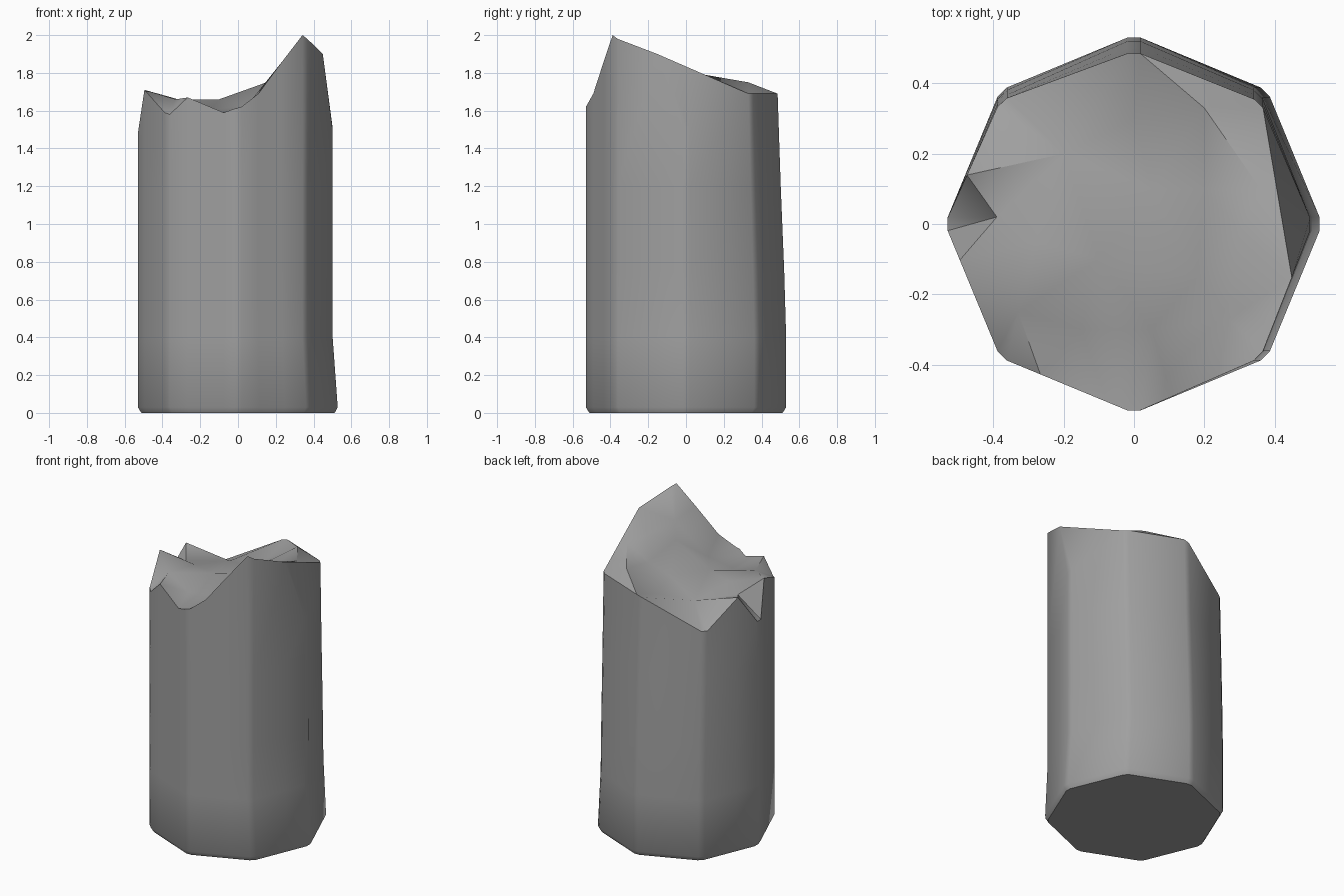
import bpy, bmesh, math
from mathutils import Vector
from mathutils.geometry import delaunay_2d_cdt

if "Cube" in bpy.data.objects:
    bpy.data.objects.remove(bpy.data.objects["Cube"], do_unlink=True)

RADIUS = 0.538


def corner(k):
    a = math.radians(45 * k)
    return Vector((math.cos(a), math.sin(a))) * RADIUS


def wall_point(t, z, scale=1.0):
    """Point on the octagonal wall; t counts corners, with a slight taper."""
    k = math.floor(t)
    p = corner(k).lerp(corner(k + 1), t - k) * scale
    if p.x > 0:
        p.x *= 1 - 0.055 * min(z / 0.4, 1)
    if p.y > 0:
        p.y *= 1 - 0.085 * min(max((z - 0.5) / 1.1, 0), 1)
    return Vector((p.x, p.y, z))


# Broken rim: position along the octagon and height
rim = [(0.05, 1.51), (0.95, 1.69), (1.05, 1.69), (1.95, 1.69), (2.05, 1.68),
       (2.95, 1.50), (3.05, 1.50), (3.6, 1.67), (3.95, 1.48), (4.05, 1.48),
       (4.27, 1.71), (4.95, 1.59), (5.05, 1.58), (5.3, 1.67), (5.8, 1.59),
       (5.95, 1.61), (6.05, 1.62), (6.3, 1.69), (6.65, 1.86), (6.95, 2.0),
       (7.05, 1.98), (7.6, 1.90), (7.95, 1.50)]
# Bumps and hollows of the fracture; the first is the tip of the side notch
fracture = [(-.39, .02, 1.62), (.36, .10, 1.79), (.20, .33, 1.75),
            (0, .30, 1.63), (-.20, .20, 1.60), (-.28, -.05, 1.65),
            (-.33, -.25, 1.66), (-.10, -.10, 1.66), (-.15, -.30, 1.60),
            (.05, -.30, 1.63), (.05, .10, 1.66), (.20, .10, 1.71),
            (.18, -.15, 1.76), (.30, -.02, 1.81), (.27, -.27, 1.82)]

bm = bmesh.new()
n = len(rim)
rings = [[bm.verts.new(wall_point(t, z, s)) for t, _ in rim]
         for z, s in ((0, 0.965), (0.03, 1), (0.4, 1), (0.75, 1), (1.2, 1))]
rings.append([bm.verts.new(wall_point(t, z)) for t, z in rim])

# Base and walls
bm.faces.new(reversed(rings[0]))
for low, high in zip(rings, rings[1:]):
    for i in range(n):
        j = (i + 1) % n
        bm.faces.new((low[i], low[j], high[j], high[i]))

# Jagged top, with the chipped side and notch kept as creases
top = rings[-1] + [bm.verts.new(p) for p in fracture]
ts = [t for t, _ in rim]
chip = (ts.index(0.95), ts.index(7.6))
notch = [(ts.index(3.6), n), (n, ts.index(4.27))]
edges = [(i, (i + 1) % n) for i in range(n)] + [chip] + notch
result = delaunay_2d_cdt([v.co.xy for v in top], edges, [], 1, 1e-5)
lookup = [top[ids[0]] for ids in result[3]]
for f in result[2]:
    bm.faces.new([lookup[i] for i in f])
bmesh.ops.recalc_face_normals(bm, faces=bm.faces)

mesh = bpy.data.meshes.new("broken_column")
bm.to_mesh(mesh)
bm.free()
column = bpy.data.objects.new("broken_column", mesh)
bpy.context.collection.objects.link(column)

# Plain stone
stone = bpy.data.materials.new("grey_stone")
stone.use_nodes = True
stone.diffuse_color = (0.35, 0.35, 0.35, 1)
stone.node_tree.nodes["Principled BSDF"].inputs["Base Color"].default_value = (0.35, 0.35, 0.35, 1)
mesh.materials.append(stone)

bpy.ops.object.select_all(action='DESELECT')
column.select_set(True)
bpy.context.view_layer.objects.active = column
bpy.ops.object.shade_smooth_by_angle(angle=math.radians(40))
